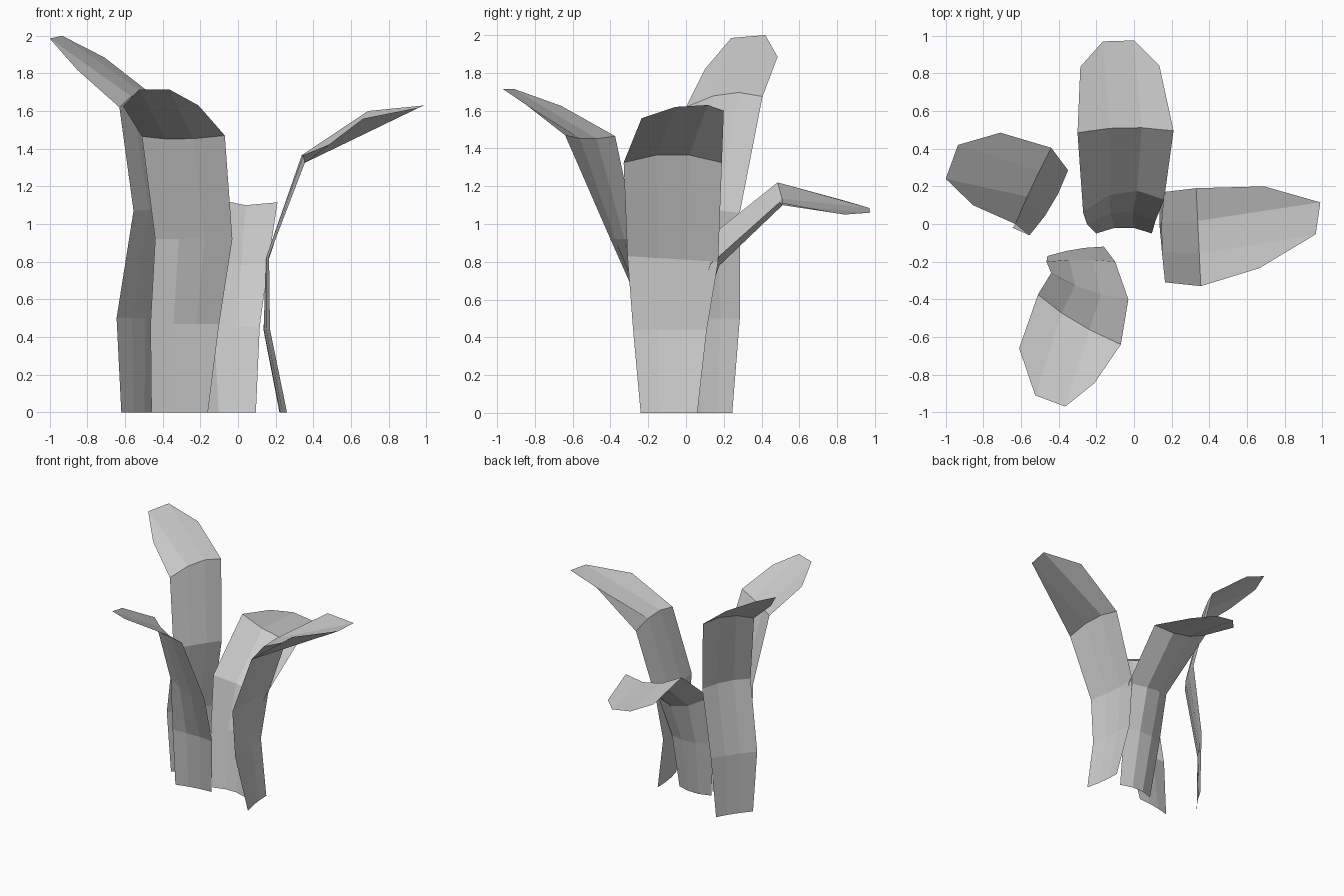
import bpy
from mathutils import Vector

# Remove the default cube if the scene has it
default_cube = bpy.data.objects.get("Cube")
if default_cube:
    bpy.data.objects.remove(default_cube, do_unlink=True)

# One plain grey for every leaf
grey = bpy.data.materials.new("leaf_grey")
grey.use_nodes = True
colour = (0.6, 0.6, 0.6, 1)
grey.diffuse_color = colour
grey.node_tree.nodes["Principled BSDF"].inputs["Base Color"].default_value = colour


def cross_row(start, end, arch):
    """Four points across a leaf; the two inner ones are pushed out by arch."""
    start, end, arch = Vector(start), Vector(end), Vector(arch)
    return [start, start.lerp(end, 1 / 3) + arch, start.lerp(end, 2 / 3) + arch, end]


def build_leaf(name, rows, shoulders, tip):
    """A thin leaf: a stalk strip of three columns that folds into a blunt tip."""
    verts = [point for row in rows for point in cross_row(*row)]
    faces = []
    for row in range(len(rows) - 1):
        for column in range(3):
            low = row * 4 + column
            faces.append((low, low + 1, low + 5, low + 4))

    # Drooping end: the outer columns widen to a shoulder, then close at the tip
    fold = len(verts) - 4
    verts += [Vector(point) for point in (*shoulders, *tip)]
    left_shoulder, right_shoulder, left_tip, right_tip = range(fold + 4, fold + 8)
    faces.append((fold, fold + 1, left_tip, left_shoulder))
    faces.append((fold + 1, fold + 2, right_tip, left_tip))
    faces.append((fold + 2, fold + 3, right_shoulder, right_tip))

    mesh = bpy.data.meshes.new(name)
    mesh.from_pydata(verts, [], faces)
    mesh.materials.append(grey)
    mesh.update()
    leaf = bpy.data.objects.new(name, mesh)
    bpy.context.scene.collection.objects.link(leaf)
    return leaf


# Each row: one edge, the other edge, arch of the middle
build_leaf(
    "front_leaf",
    rows=[
        ((-.46, -.17, 0), (-.16, -.12, 0), (0, .01, 0)),
        ((-.465, -.2, .47), (-.1, -.2, .47), (0, .01, 0)),
        ((-.44, -.26, .92), (-.03, -.4, .92), (-.01, -.02, 0)),
        ((-.51, -.375, 1.465), (-.07, -.64, 1.47), (-.02, -.01, -.015)),
    ],
    shoulders=[(-.61, -.66, 1.625), (-.21, -.845, 1.63)],
    tip=[(-.525, -.91, 1.715), (-.365, -.97, 1.715)],
)

build_leaf(
    "back_leaf",
    rows=[
        ((-.2, -.05, 0), (.095, -.05, 0), (0, .03, 0)),
        ((-.25, 0, .47), (.115, .02, .45), (0, .05, 0)),
        ((-.27, .06, .88), (.16, .13, .79), (0, .07, -.04)),
        ((-.3, .485, 1.22), (.21, .495, 1.115), (0, .02, -.05)),
    ],
    shoulders=[(-.285, .835, 1.125), (.135, .84, 1.05)],
    tip=[(-.165, .97, 1.085), (0, .975, 1.06)],
)

build_leaf(
    "left_side_leaf",
    rows=[
        ((.26, -.24, 0), (.22, .06, 0), (-.01, 0, 0)),
        ((.17, -.28, .44), (.135, .11, .44), (-.01, 0, 0)),
        ((.165, -.31, .83), (.16, .17, .8), (-.015, 0, 0)),
        ((.355, -.33, 1.325), (.33, .19, 1.325), (0, 0, .04)),
    ],
    shoulders=[(.665, -.235, 1.56), (.69, .2, 1.6)],
    tip=[(.965, -.055, 1.62), (.99, .115, 1.63)],
)

build_leaf(
    "right_side_leaf",
    rows=[
        ((-.62, 0, 0), (-.45, .245, 0), (.01, 0, 0)),
        ((-.645, -.02, .5), (-.43, .285, .5), (.01, 0, 0)),
        ((-.555, -.06, 1.07), (-.35, .285, 1.06), (.015, -.01, .01)),
        ((-.63, 0, 1.62), (-.44, .405, 1.675), (0, .01, .04)),
    ],
    shoulders=[(-.855, .1, 1.82), (-.71, .485, 1.885)],
    tip=[(-1, .24, 1.985), (-.935, .42, 2)],
)
